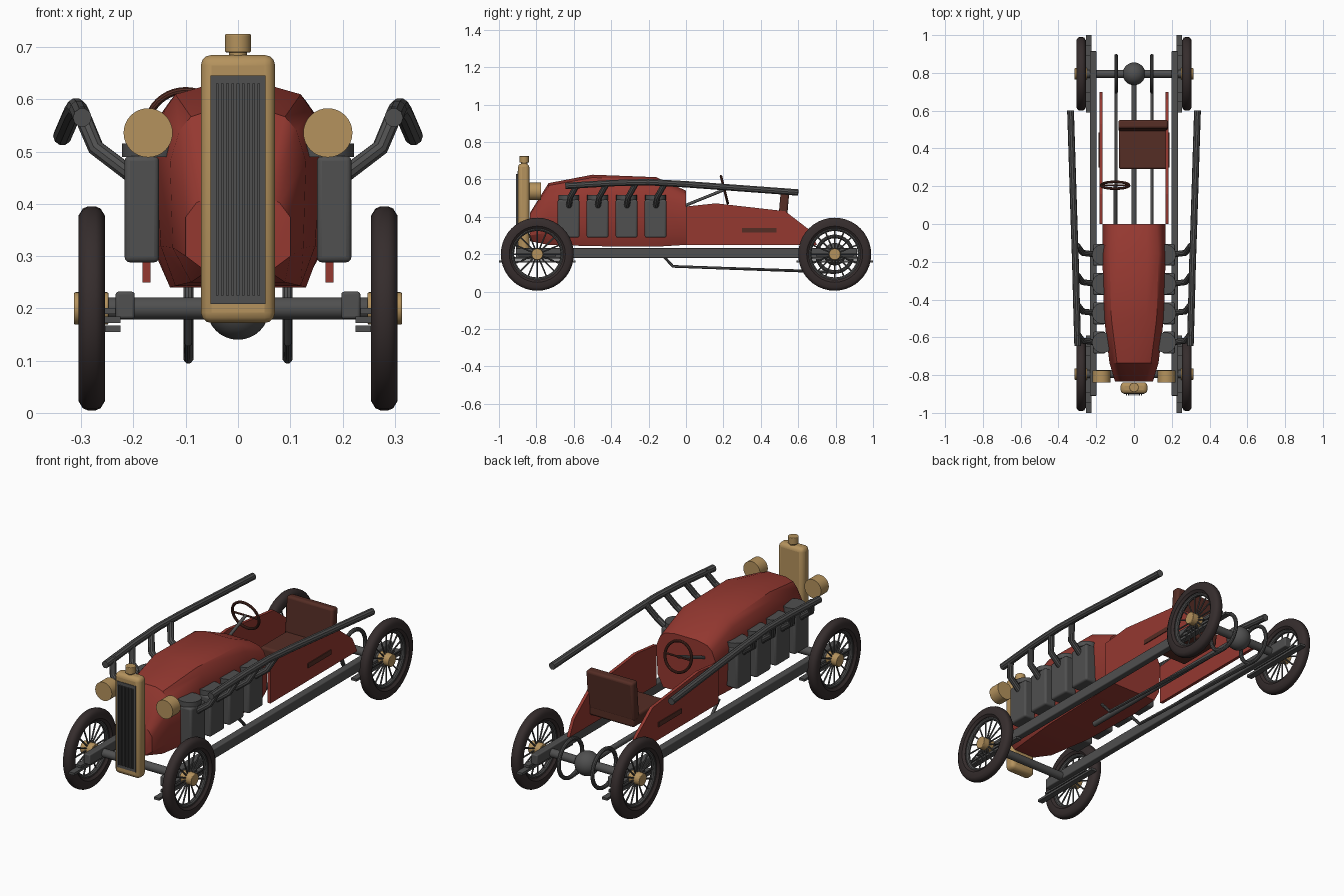
import bpy, bmesh, math
from mathutils import Vector

if "Cube" in bpy.data.objects:
    bpy.data.objects.remove(bpy.data.objects["Cube"])


def material(name, rgb):
    m = bpy.data.materials.new(name)
    m.use_nodes = True
    m.diffuse_color = (*rgb, 1)
    m.node_tree.nodes["Principled BSDF"].inputs["Base Color"].default_value = (*rgb, 1)
    return m


RED = material("red paint", (0.30, 0.04, 0.03))
BRASS = material("brass", (0.46, 0.29, 0.11))
IRON = material("dark iron", (0.08, 0.08, 0.08))
RUBBER = material("tyre rubber", (0.036, 0.026, 0.026))
LEATHER = material("brown leather", (0.09, 0.026, 0.018))


def finish(ob, name, mat, smooth=True, bevel=0):
    ob.name = name
    ob.data.materials.clear()
    ob.data.materials.append(mat)
    if bevel:
        mod = ob.modifiers.new("bevel", "BEVEL")
        mod.width, mod.segments = bevel, 3
    if smooth:
        bpy.ops.object.select_all(action="DESELECT")
        ob.select_set(True)
        bpy.context.view_layer.objects.active = ob
        bpy.ops.object.shade_smooth_by_angle(angle=math.radians(35))
    return ob


def from_bmesh(bm, name, mat, **kw):
    bmesh.ops.recalc_face_normals(bm, faces=bm.faces)
    me = bpy.data.meshes.new(name)
    bm.to_mesh(me)
    bm.free()
    ob = bpy.data.objects.new(name, me)
    bpy.context.collection.objects.link(ob)
    return finish(ob, name, mat, **kw)


def box(name, mat, lo, hi, bevel=0):
    lo, hi = Vector(lo), Vector(hi)
    bm = bmesh.new()
    bmesh.ops.create_cube(bm, size=1)
    for v in bm.verts:
        v.co = (lo + hi) / 2 + v.co * (hi - lo)
    return from_bmesh(bm, name, mat, smooth=bevel > 0, bevel=bevel)


def rod(name, mat, a, b, r, sides=24, bevel=0):
    a, b = Vector(a), Vector(b)
    bpy.ops.mesh.primitive_cylinder_add(vertices=sides, radius=r, depth=(b - a).length, location=(a + b) / 2)
    ob = bpy.context.object
    ob.rotation_euler = (b - a).to_track_quat("Z", "Y").to_euler()
    return finish(ob, name, mat, bevel=bevel)


def tube(name, mat, points, r):
    cu = bpy.data.curves.new(name, "CURVE")
    cu.dimensions = "3D"
    cu.bevel_depth, cu.bevel_resolution, cu.use_fill_caps = r, 3, True
    sp = cu.splines.new("POLY")
    sp.points.add(len(points) - 1)
    for p, co in zip(sp.points, points):
        p.co = (*co, 1)
    ob = bpy.data.objects.new(name, cu)
    bpy.context.collection.objects.link(ob)
    bpy.ops.object.select_all(action="DESELECT")
    ob.select_set(True)
    bpy.context.view_layer.objects.active = ob
    bpy.ops.object.convert(target="MESH")
    return finish(bpy.context.object, name, mat)


def ring(name, mat, loc, rot, major, minor):
    bpy.ops.mesh.primitive_torus_add(location=loc, rotation=rot, major_radius=major, minor_radius=minor,
                                     major_segments=40, minor_segments=10)
    return finish(bpy.context.object, name, mat)


def lathe_x(name, mat, centre, profile, steps=40):
    """Closed (x, radius) profile spun about an axis along x."""
    bm = bmesh.new()
    loops = []
    for i in range(steps):
        a = math.tau * i / steps
        loops.append([bm.verts.new(Vector(centre) + Vector((x, r * math.cos(a), r * math.sin(a))))
                      for x, r in profile])
    n = len(profile)
    for i in range(steps):
        p, q = loops[i], loops[(i + 1) % steps]
        for j in range(n):
            bm.faces.new((p[j], p[(j + 1) % n], q[(j + 1) % n], q[j]))
    return from_bmesh(bm, name, mat)


AXLE = 0.795
HUB_Z = 0.2

# Wheels: tyre, rim, hub and spokes
TYRE = [(-.025, .15), (-.025, .178), (-.017, .191), (-.008, .195), (.008, .195),
        (.017, .191), (.025, .178), (.025, .15), (.015, .138), (-.015, .138)]
for end, y in (("front", -AXLE), ("rear", AXLE)):
    for side, s in (("left", 1), ("right", -1)):
        tag = f"{end}_{side}"
        c = Vector((s * .28, y, HUB_Z))
        lathe_x(f"{tag}_tyre", RUBBER, c, TYRE)
        ring(f"{tag}_rim", IRON, c, (0, math.pi / 2, 0), .136, .012)
        rod(f"{tag}_hub", BRASS, (s * .248, y, HUB_Z), (s * .314, y, HUB_Z), .031, bevel=.003)
        for i in range(16):
            a = math.tau * i / 16
            d = Vector((0, math.cos(a), math.sin(a)))
            rod(f"{tag}_spoke", IRON, c + d * .028, c + d * .138, .004, sides=6)
        # Stacked leaf spring under the axle
        for i, half in enumerate((.205, .15, .1)):
            z = .155 + .017 * i
            box(f"{tag}_leaf_spring", IRON, (s * .24 - .015, y - half, z), (s * .24 + .015, y + half, z + .012))
    rod(f"{end}_axle", IRON, (-.25, y, HUB_Z), (.25, y, HUB_Z), .021)

# Running gear
bpy.ops.mesh.primitive_uv_sphere_add(radius=.06, location=(0, AXLE, HUB_Z))
finish(bpy.context.object, "differential", IRON)
rod("drive_shaft", IRON, (0, -.3, HUB_Z), (0, AXLE, HUB_Z), .014)

# Hood, lofted along y: y, top z, top / upper / lower / bottom half widths, bottom z
SECTIONS = [(-.835, .42, .055, .10, .10, .06, .27),
            (-.735, .58, .09, .13, .125, .09, .25),
            (-.50, .625, .12, .158, .148, .12, .243),
            (-.16, .612, .13, .168, .158, .13, .24),
            (0, .54, .12, .168, .16, .13, .25)]
bm = bmesh.new()
rows = []
for y, top, wt, wu, wl, wb, bot in SECTIONS:
    h = top - bot
    half = [(wt * .55, top), (wt, top - h * .04), (wt * .45 + wu * .55, top - h * .12), (wu, top - h * .3),
            (wl, bot + h * .2), (wb, bot)]
    outline = half + [(-x, z) for x, z in reversed(half)]
    rows.append([bm.verts.new((x, y, z)) for x, z in outline])
for p, q in zip(rows, rows[1:]):
    for j in range(len(p)):
        k = (j + 1) % len(p)
        bm.faces.new((p[j], p[k], q[k], q[j]))
bm.faces.new(rows[0])
bm.faces.new(rows[-1])
from_bmesh(bm, "hood", RED)

# Cockpit side panel outline (y, z)
PANEL = [(0, .25), (0, .455), (.16, .472), (.53, .43), (.66, .33), (.70, .25)]

for side, s in (("left", 1), ("right", -1)):
    # Chassis rail and lower tie rod with hoop
    box(f"{side}_chassis_rail", IRON, (s * .216 - .018, -.91, .18), (s * .216 + .018, .915, .232), bevel=.005)
    tube(f"{side}_tie_rod", IRON, [(s * .095, -.13, .2), (s * .095, -.07, .135),
                                   (s * .095, .63, .11), (s * .095, AXLE, .102)], .008)
    ring(f"{side}_axle_hoop", IRON, (s * .095, AXLE, HUB_Z), (0, math.pi / 2, 0), .095, .010)

    # Cockpit panel with a dark slot
    bm = bmesh.new()
    face = bm.faces.new([bm.verts.new((s * .167, y, z)) for y, z in PANEL])
    out = bmesh.ops.extrude_face_region(bm, geom=[face])["geom"]
    bmesh.ops.translate(bm, vec=(s * .016, 0, 0), verts=[v for v in out if isinstance(v, bmesh.types.BMVert)])
    from_bmesh(bm, f"{side}_cockpit_panel", RED, smooth=False)
    box(f"{side}_panel_slot", LEATHER, (s * .184 - .003, .30, .316), (s * .184 + .003, .485, .34))

    # Engine cylinders with caps and exhaust branches
    for y in (-.628, -.473, -.318, -.163):
        box(f"{side}_engine_cylinder", IRON, (s * .184 - .033, y - .058, .288), (s * .184 + .033, y + .058, .492),
            bevel=.01)
        rod(f"{side}_cylinder_cap", IRON, (s * .167, y, .49), (s * .167, y, .516), .055)
        tube(f"{side}_exhaust_branch", IRON, [(s * .19, y, .445), (s * .272, y + .01, .507),
                                              (s * .302, y + .05, .578)], .016)
    tube(f"{side}_exhaust_pipe", IRON, [(s * .298, -.645, .565), (s * .305, -.4, .58), (s * .31, -.2, .585),
                                        (s * .317, 0, .574), (s * .336, .6, .53)], .018)
    # Headlamp
    rod(f"{side}_headlamp", BRASS, (s * .172, -.838, .536), (s * .172, -.775, .536), .047, sides=32)

# Radiator, slatted grille and filler cap
box("radiator", BRASS, (-.071, -.898, .172), (.071, -.838, .685), bevel=.02)
box("grille", IRON, (-.053, -.901, .208), (.053, -.88, .646))
for i in range(9):
    x = -.04 + .01 * i
    box("grille_slat", IRON, (x - .0025, -.908, .225), (x + .0025, -.899, .63))
rod("filler_neck", BRASS, (0, -.865, .68), (0, -.865, .695), .017)
rod("filler_cap", BRASS, (0, -.865, .69), (0, -.865, .725), .025, bevel=.003)

# Seat
box("seat_cushion", LEATHER, (-.08, .29, .30), (.178, .535, .36), bevel=.012)
back = box("seat_back", LEATHER, (-.083, -.023, 0), (.181, .023, .2), bevel=.012)
back.location = (0, .512, .335)
back.rotation_euler.x = math.radians(-5)

# Steering column and wheel, square to each other
hub, foot = Vector((-.1, .205, .545)), Vector((-.1, -.03, .45))
rod("steering_column", IRON, foot, hub, .008, sides=12)
wheel_turn = Vector((0, 1, .25)).to_track_quat("Z", "Y").to_euler()
ring("steering_wheel", LEATHER, hub, wheel_turn, .074, .007)
rod("steering_spoke", LEATHER, hub - Vector((.074, 0, 0)), hub + Vector((.074, 0, 0)), .005, sides=8)
